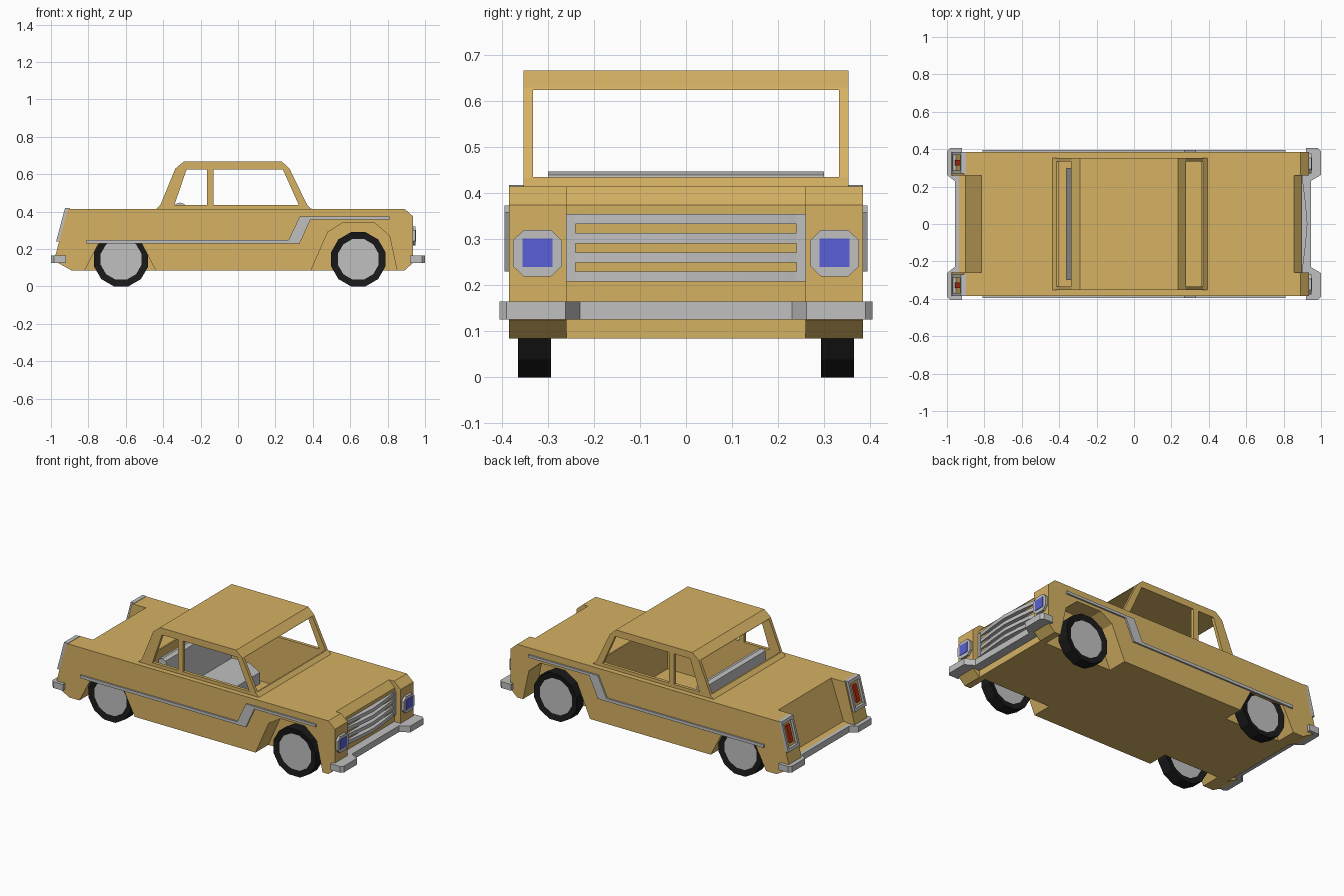
import bpy, bmesh, math
from mathutils import Matrix

if "Cube" in bpy.data.objects:
    bpy.data.objects.remove(bpy.data.objects["Cube"])


def material(name, r, g, b):
    m = bpy.data.materials.new(name)
    m.use_nodes = True
    m.diffuse_color = (r, g, b, 1)
    m.node_tree.nodes["Principled BSDF"].inputs["Base Color"].default_value = (r, g, b, 1)
    return m


GOLD = material("gold paint", 0.67, 0.445, 0.125)
CHROME = material("grey chrome", 0.53, 0.53, 0.53)
RUBBER = material("black rubber", 0.01, 0.01, 0.01)
BLUE = material("blue lamp", 0.1, 0.115, 0.67)
RED = material("red lamp", 0.58, 0.03, 0.008)


def finish(name, bm, *mats):
    bmesh.ops.recalc_face_normals(bm, faces=bm.faces)
    me = bpy.data.meshes.new(name)
    bm.to_mesh(me)
    bm.free()
    for m in mats:
        me.materials.append(m)
    ob = bpy.data.objects.new(name, me)
    bpy.context.collection.objects.link(ob)
    return ob


def prism(name, pts, axis, a, b, mat):
    """Extrude a flat outline along one axis from a to b."""
    place = {"x": lambda p, t: (t, p[0], p[1]),
             "y": lambda p, t: (p[0], t, p[1]),
             "z": lambda p, t: (p[0], p[1], t)}[axis]
    bm = bmesh.new()
    lo = [bm.verts.new(place(p, a)) for p in pts]
    hi = [bm.verts.new(place(p, b)) for p in pts]
    bm.faces.new(lo)
    bm.faces.new(hi)
    n = len(pts)
    for i in range(n):
        j = (i + 1) % n
        bm.faces.new((lo[i], lo[j], hi[j], hi[i]))
    return finish(name, bm, mat)


def rect(u0, u1, v0, v1):
    return [(u0, v0), (u1, v0), (u1, v1), (u0, v1)]


def cut(ob, cutters):
    """Subtract the cutters and bake the result into the mesh."""
    for c in cutters:
        mod = ob.modifiers.new("cut", "BOOLEAN")
        mod.operation, mod.solver, mod.object = "DIFFERENCE", "EXACT", c
    bpy.context.view_layer.update()
    me = bpy.data.meshes.new_from_object(ob.evaluated_get(bpy.context.evaluated_depsgraph_get()))
    ob.modifiers.clear()
    ob.data = me


# Lower body: two side panels with wheel arches and a solid, recessed middle
rear_arch = [(-0.82, 0.085), (-0.74, 0.24), (-0.52, 0.24), (-0.44, 0.085)]
front_arch = [(0.39, 0.085), (0.48, 0.29), (0.56, 0.34), (0.73, 0.34), (0.81, 0.27), (0.85, 0.085)]
side = [(-0.89, 0.085)] + rear_arch + front_arch + [
    (0.89, 0.085), (0.935, 0.125), (0.935, 0.375),
    (0.89, 0.415), (-0.91, 0.415), (-0.975, 0.17), (-0.97, 0.13)]
middle = [(-0.89, 0.085), (0.89, 0.085), (0.895, 0.375), (0.855, 0.415),
          (-0.815, 0.415), (-0.9, 0.17), (-0.935, 0.165), (-0.935, 0.13)]
body = [prism("body_middle", middle, "y", -0.26, 0.26, GOLD),
        prism("body_side_left", side, "y", 0.26, 0.385, GOLD),
        prism("body_side_right", side, "y", -0.385, -0.26, GOLD)]

# Cabin with roof, pillars and window openings
cabin = prism("cabin", [(-0.44, 0.412), (-0.415, 0.435), (-0.335, 0.63), (-0.29, 0.667), (0.235, 0.667),
                        (0.275, 0.63), (0.37, 0.435), (0.395, 0.412)], "y", -0.353, 0.353, GOLD)
cavity = prism("cavity_cutter", rect(-0.405, 0.36, -0.333, 0.333), "z", 0.13, 0.5, GOLD)
through = prism("screen_cutter", rect(-0.333, 0.333, 0.436, 0.625), "x", -0.7, 0.7, GOLD)
rear_window = prism("rear_window_cutter", [(-0.34, 0.435), (-0.165, 0.435), (-0.165, 0.625), (-0.275, 0.625)],
                    "y", -0.5, 0.5, GOLD)
front_window = prism("front_window_cutter", [(-0.13, 0.435), (0.325, 0.435), (0.24, 0.625), (-0.13, 0.625)],
                     "y", -0.5, 0.5, GOLD)
for part in body:
    cut(part, [cavity])
cut(cabin, [cavity, through, rear_window, front_window])
for c in (cavity, through, rear_window, front_window):
    bpy.data.objects.remove(c)

# Bench seat
prism("bench_seat", [(-0.36, 0.125), (-0.335, 0.44), (-0.31, 0.448), (-0.285, 0.44), (-0.25, 0.24),
                     (-0.13, 0.24), (-0.06, 0.2), (-0.06, 0.125)], "y", -0.3, 0.3, CHROME)


# Wheels: faceted tyre with a sunken hub on both faces
def wheel(name, x, s):
    bm = bmesh.new()
    turn = Matrix.Translation((x, s * 0.329, 0.145)) @ Matrix.Rotation(math.pi / 2, 4, "X")
    turn = turn @ Matrix.Rotation(math.radians(15), 4, "Z")
    bmesh.ops.create_cone(bm, cap_ends=True, segments=12, radius1=0.15, radius2=0.15, depth=0.072, matrix=turn)
    bm.normal_update()
    hubs = [f for f in bm.faces if len(f.verts) == 12]
    for hub in hubs:
        bmesh.ops.inset_region(bm, faces=[hub], thickness=0.037, depth=-0.008)
        hub.material_index = 1
    finish(name, bm, RUBBER, CHROME)


# Bumpers: raised corners with a set-back centre
def bumper(name, s, centre):
    half = [(0.92, 0.405), (0.985, 0.405), (1.0, 0.39), (1.0, 0.262), (centre, 0.23)]
    outline = half + [(x, -y) for x, y in reversed(half)]
    outline += [(0.92, -0.385), (0.885, -0.25), (0.885, 0.25), (0.92, 0.385)]
    prism(name, [(s * x, y) for x, y in outline], "z", 0.126, 0.165, CHROME)


bumper("front_bumper", 1, 0.945)
bumper("rear_bumper", -1, 0.958)

# Bowed grille bars joined to upright ends
bow = [(0.885, -0.242), (0.9, -0.242), (0.904, -0.22), (0.918, -0.11), (0.927, 0),
       (0.918, 0.11), (0.904, 0.22), (0.9, 0.242), (0.885, 0.242)]
for i in range(4):
    z = 0.208 + i * 0.0417
    prism("grille_bar_%d" % (i + 1), bow, "z", z, z + 0.022, CHROME)


# Slanted slab lying on the rear edge of a side panel
def tail_slab(name, z0, z1, y0, y1, thick, mat):
    def edge(z):
        return -0.975 + (z - 0.17) * 0.265
    prism(name, [(edge(z0) + 0.01, z0), (edge(z1) + 0.01, z1), (edge(z1) - thick, z1), (edge(z0) - thick, z0)],
          "y", y0, y1, mat)


trim = [(-0.81, 0.23), (0.33, 0.23), (0.388, 0.358), (0.81, 0.358), (0.81, 0.374),
        (0.33, 0.374), (0.27, 0.248), (-0.81, 0.248)]

for s, tag in ((1, "left"), (-1, "right")):
    wheel("front_wheel_" + tag, 0.643, s)
    wheel("rear_wheel_" + tag, -0.625, s)
    prism("side_trim_" + tag, trim, "y", s * 0.384, s * 0.395, CHROME)
    prism("grille_end_" + tag, rect(s * 0.24, s * 0.262, 0.208, 0.355), "x", 0.885, 0.902, CHROME)

    # Headlamp: octagonal bezel and square lens
    octagon = [(s * (0.323 + 0.053 * u), 0.27 + 0.051 * v) for u, v in
               ((-1, -0.55), (-0.55, -1), (0.55, -1), (1, -0.55), (1, 0.55), (0.55, 1), (-0.55, 1), (-1, 0.55))]
    prism("headlamp_bezel_" + tag, octagon, "x", 0.93, 0.95, CHROME)
    prism("headlamp_lens_" + tag, rect(s * 0.29, s * 0.355, 0.24, 0.302), "x", 0.948, 0.953, BLUE)

    # Tail lamp: frame of four slabs around a red strip
    for part, z0, z1, y0, y1 in (("inner", 0.24, 0.418, 0.27, 0.285), ("outer", 0.24, 0.418, 0.37, 0.385),
                                 ("top", 0.4, 0.418, 0.285, 0.37), ("bottom", 0.24, 0.258, 0.285, 0.37)):
        tail_slab("tail_frame_%s_%s" % (part, tag), z0, z1, s * y0, s * y1, 0.016, CHROME)
    tail_slab("tail_lamp_" + tag, 0.28, 0.38, s * 0.313, s * 0.343, 0.012, RED)
